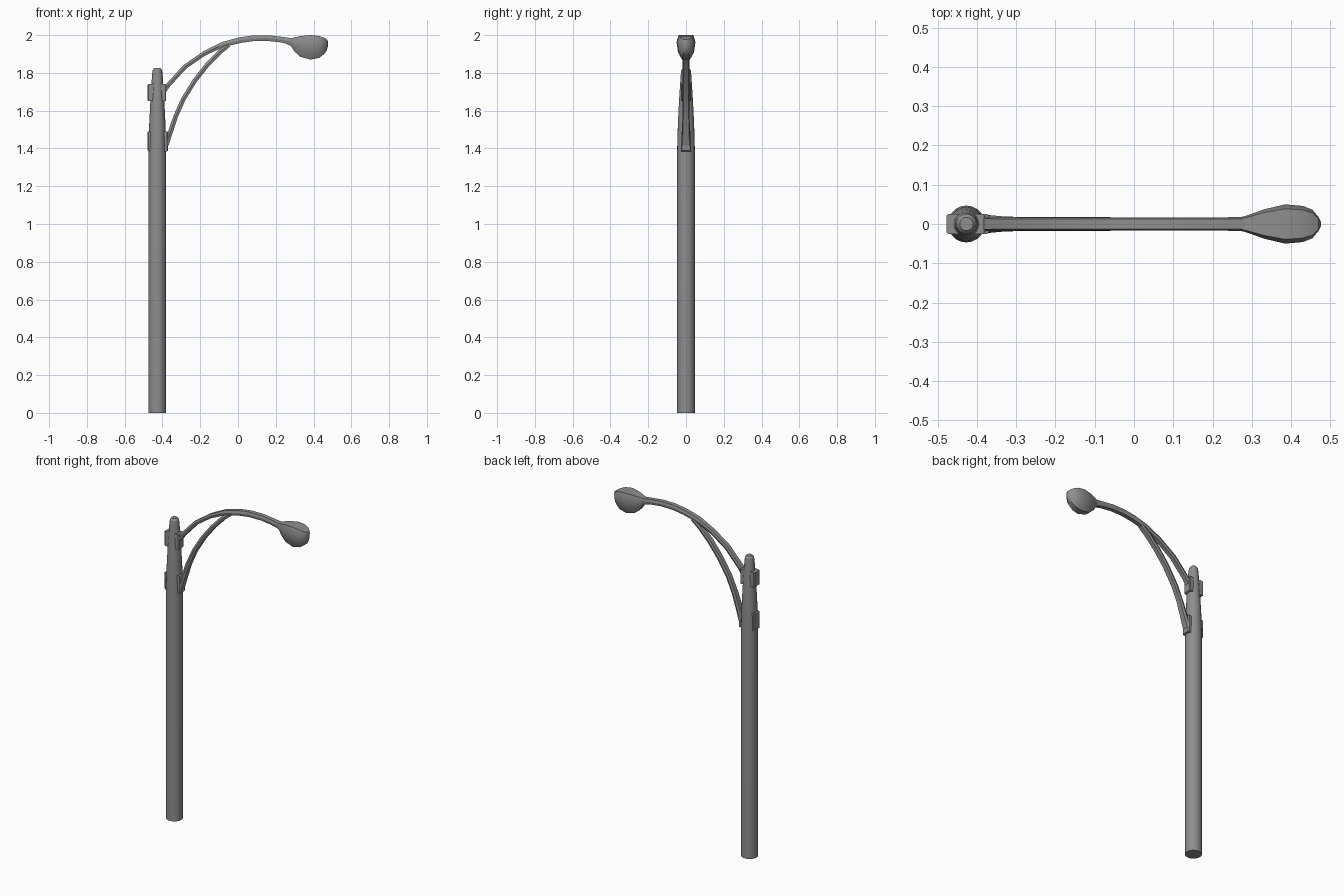
import bpy, bmesh, math
from mathutils import Vector

if "Cube" in bpy.data.objects:
    bpy.data.objects.remove(bpy.data.objects["Cube"])

# Dark grey painted metal shared by every part
METAL = bpy.data.materials.new("dark_metal")
METAL.diffuse_color = (.27, .27, .27, 1)
METAL.use_nodes = True
METAL.node_tree.nodes["Principled BSDF"].inputs["Base Color"].default_value = METAL.diffuse_color


def loft(name, rings):
    """Skin a list of equal-length vertex rings and cap both ends."""
    bm = bmesh.new()
    loops = [[bm.verts.new(p) for p in ring] for ring in rings]
    n = len(loops[0])
    for a, b in zip(loops, loops[1:]):
        for i in range(n):
            j = (i + 1) % n
            bm.faces.new((a[i], a[j], b[j], b[i]))
    bm.faces.new(loops[0])
    bm.faces.new(loops[-1])
    bmesh.ops.recalc_face_normals(bm, faces=bm.faces)
    mesh = bpy.data.meshes.new(name)
    bm.to_mesh(mesh)
    bm.free()
    mesh.materials.append(METAL)
    obj = bpy.data.objects.new(name, mesh)
    bpy.context.collection.objects.link(obj)
    bpy.context.view_layer.objects.active = obj
    obj.select_set(True)
    bpy.ops.object.shade_smooth_by_angle(angle=math.radians(30))
    obj.select_set(False)
    return obj


# Flattened six-sided section: (across y, along the curve normal)
HEX = [(-.75, 1), (.75, 1), (1, 0), (.75, -1), (-.75, -1), (-1, 0)]
# Lamp section: broad shoulders above, rounded bowl below, z runs 1 to 0
BOWL = [(-.78, 1), (.78, 1), (1, .72), (.85, .3), (.42, 0),
        (-.42, 0), (-.85, .3), (-1, .72)]


def arm(name, path):
    """Sweep the six-sided section along (x, z, half width, half depth)."""
    rings = []
    for i, (x, z, w, h) in enumerate(path):
        a, b = path[max(i - 1, 0)], path[min(i + 1, len(path) - 1)]
        t = Vector((b[0] - a[0], b[1] - a[1])).normalized()
        rings.append([(x - t.y * v * h, u * w, z + t.x * v * h) for u, v in HEX])
    return loft(name, rings)


# Pole: straight shaft, long taper, small rounded cap
PX = -0.427
profile = [(.047, 0), (.047, 1.39), (.043, 1.53), (.037, 1.65),
           (.028, 1.79), (.025, 1.815), (.017, 1.825)]
loft("pole", [[(PX + r * math.cos(k * math.tau / 20), r * math.sin(k * math.tau / 20), z)
               for k in range(20)] for r, z in profile])

# Bracket plates on both sides of the pole, chamfered on the outer face
for level, z0, z1, right_x in (("lower", 1.385, 1.49, -.370), ("upper", 1.65, 1.74, -.380)):
    for side, inner, outer in (("back", -.445, -.478), ("arm", -.410, right_x)):
        edge = inner + (outer - inner) * .85
        rings = []
        for x, w, inset in ((inner, .026, 0), (edge, .026, 0), (outer, .021, .003)):
            rings.append([(x, -w, z0 + inset), (x, w, z0 + inset),
                          (x, w, z1 - inset), (x, -w, z1 - inset)])
        loft(f"{level}_{side}_bracket", rings)

# Upper curved arm
arm("upper_arm", [(-.40, 1.695, .020, .014), (-.37, 1.735, .018, .012),
                  (-.28, 1.833, .017, .012), (-.18, 1.902, .017, .012),
                  (-.08, 1.950, .017, .014), (.01, 1.973, .017, .015),
                  (.08, 1.983, .017, .015), (.16, 1.984, .017, .015),
                  (.23, 1.976, .017, .015), (.28, 1.967, .018, .017)])

# Lower bracing arm, flared at its foot
arm("lower_arm", [(-.380, 1.42, .025, .013), (-.362, 1.475, .022, .013),
                  (-.330, 1.57, .019, .012), (-.290, 1.66, .018, .012),
                  (-.230, 1.757, .018, .012), (-.165, 1.84, .018, .012),
                  (-.10, 1.907, .018, .012), (-.05, 1.948, .017, .012)])

# Lamp head: (x, half width, bottom z, top z)
stations = [(.245, .015, 1.958, 1.988), (.28, .019, 1.943, 1.984),
            (.30, .026, 1.912, 1.988), (.33, .037, 1.885, 1.995),
            (.385, .050, 1.870, 2.0), (.43, .046, 1.880, 1.995),
            (.455, .036, 1.898, 1.986), (.470, .018, 1.920, 1.978),
            (.476, .006, 1.940, 1.966)]
loft("lamp_head", [[(x, u * w, z0 + v * (z1 - z0)) for u, v in BOWL]
                   for x, w, z0, z1 in stations])
